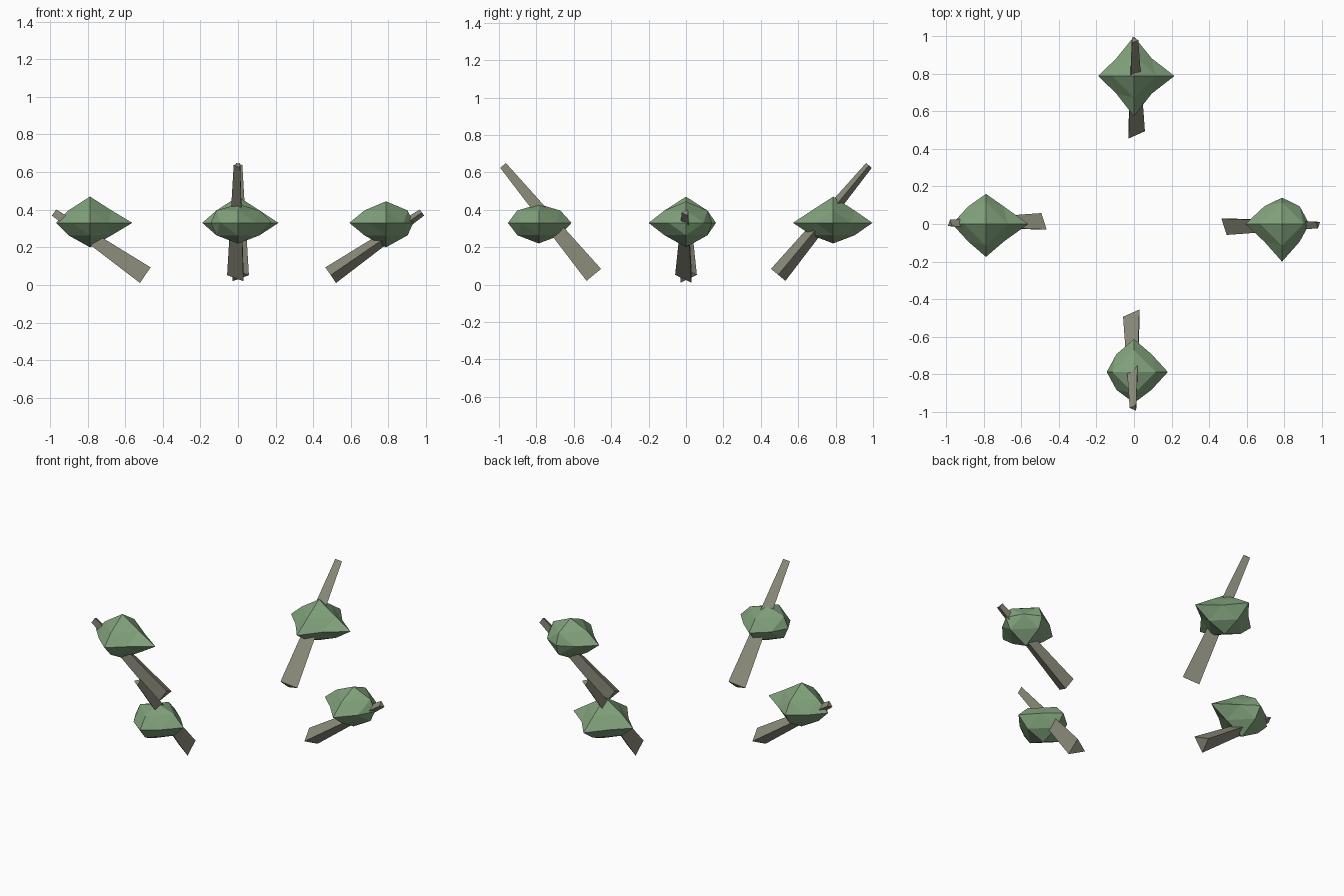
import bpy, bmesh
from math import pi
from mathutils import Vector, Matrix

if "Cube" in bpy.data.objects:
    bpy.data.objects.remove(bpy.data.objects["Cube"])


def material(name, rgb):
    m = bpy.data.materials.new(name)
    m.diffuse_color = (*rgb, 1)
    m.use_nodes = True
    m.node_tree.nodes["Principled BSDF"].inputs["Base Color"].default_value = m.diffuse_color
    return m


BARK = material("bark", (0.26, 0.26, 0.20))
LEAF = material("leaf", (0.22, 0.36, 0.20))


def add_object(name, bm, mat):
    bmesh.ops.recalc_face_normals(bm, faces=bm.faces)
    me = bpy.data.meshes.new(name)
    bm.to_mesh(me)
    bm.free()
    me.materials.append(mat)
    bpy.context.collection.objects.link(bpy.data.objects.new(name, me))


# leaning three-sided tapered trunk, built towards +x then turned into place
def trunk(name, angle, top_z):
    base, tip = Vector((0.493, 0, 0.052)), Vector((0.978, 0, top_z))
    axis = tip - base
    side = Vector((0, -1, 0))
    up = axis.normalized().cross(side)
    frame = Matrix((side, up, axis.normalized())).transposed().to_4x4()
    frame.translation = (base + tip) / 2
    bm = bmesh.new()
    bmesh.ops.create_cone(bm, cap_ends=True, segments=3, radius1=0.058, radius2=0.023,
                          depth=axis.length, matrix=Matrix.Rotation(-pi / 2, 4, 'Z'))
    # point one ridge along the side direction
    ridge = max((v.co for v in bm.verts), key=lambda c: c.xy.length).xy
    bm.transform(Matrix.Rotation(-Vector((ridge.x, ridge.y, 0)).to_track_quat('X', 'Z').to_euler().z, 4, 'Z'))
    bm.transform(Matrix.Rotation(angle, 4, 'Z') @ frame)
    add_object(name, bm, BARK)


# faceted foliage: once-divided octahedron with uneven tips
def foliage(name, centre, px, nx, py, ny, top, bottom):
    bm = bmesh.new()
    cache = {}

    def vert(x, y, z):
        if (x, y, z) not in cache:
            if abs(x) + abs(y) + abs(z) == 1:
                co = (px if x > 0 else -nx if x else 0, py if y > 0 else -ny if y else 0,
                      top if z > 0 else -bottom if z else 0)
            elif z == 0:
                co = (x * 0.094, y * 0.094, 0)
            else:
                co = (x * 0.115, y * 0.115, z * 0.066)
            cache[x, y, z] = bm.verts.new(Vector(centre) + Vector(co))
        return cache[x, y, z]

    for x in (-1, 1):
        for y in (-1, 1):
            for z in (-1, 1):
                a, b, c = vert(x, 0, 0), vert(0, y, 0), vert(0, 0, z)
                ab, bc, ca = vert(x, y, 0), vert(0, y, z), vert(x, 0, z)
                for tri in ((a, ab, ca), (b, bc, ab), (c, ca, bc), (ab, bc, ca)):
                    bm.faces.new(tri)
    add_object(name, bm, LEAF)


# four trees leaning outwards
for i, (where, top_z) in enumerate((("right", 0.385), ("back", 0.637), ("left", 0.385), ("front", 0.637))):
    trunk(where + "_trunk", i * pi / 2, top_z)

foliage("right_foliage", (0.787, 0, 0.33), 0.145, 0.195, 0.14, 0.20, 0.115, 0.13)
foliage("back_foliage", (0, 0.787, 0.33), 0.215, 0.19, 0.21, 0.215, 0.14, 0.11)
foliage("left_foliage", (-0.787, 0, 0.33), 0.225, 0.18, 0.16, 0.175, 0.14, 0.13)
foliage("front_foliage", (0, -0.787, 0.33), 0.18, 0.145, 0.175, 0.165, 0.10, 0.11)
